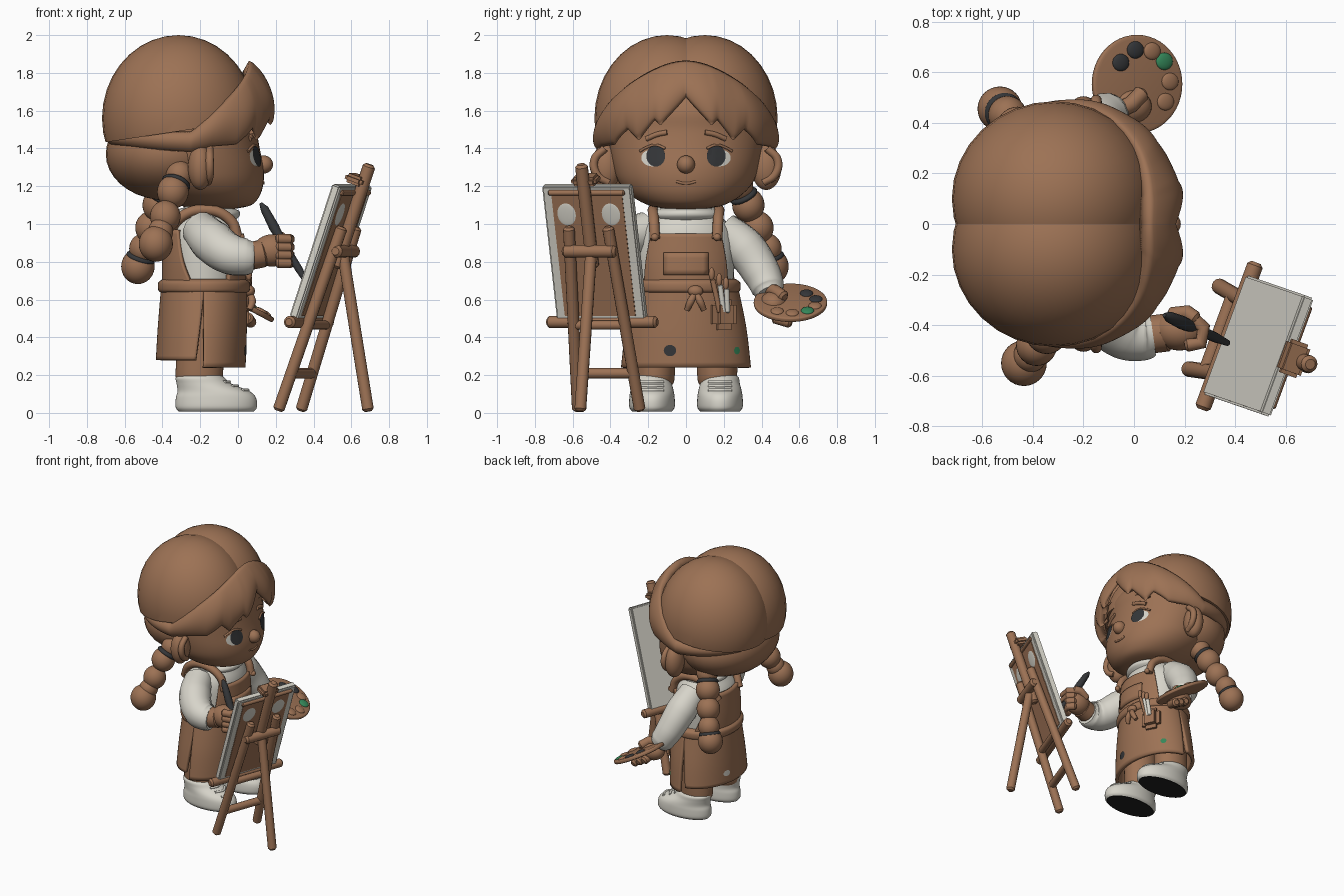
import bpy, bmesh, math
from mathutils import Vector, Matrix
from mathutils.bvhtree import BVHTree

if "Cube" in bpy.data.objects:
    bpy.data.objects.remove(bpy.data.objects["Cube"])

def mat(name, c):
    m = bpy.data.materials.new(name)
    m.diffuse_color = (*c, 1)
    m.use_nodes = True
    m.node_tree.nodes["Principled BSDF"].inputs["Base Color"].default_value = m.diffuse_color
    return m
BROWN = mat("warm brown", (0.335, 0.168, 0.09))
WHITE = mat("off white", (0.68, 0.66, 0.59))
DARK = mat("charcoal", (0.035, 0.037, 0.04))
GREEN = mat("paint green", (0.035, 0.24, 0.1))
BLACK = mat("sole black", (0.014, 0.014, 0.014))

def add(name, bm, m):
    me = bpy.data.meshes.new(name)
    bm.to_mesh(me)
    bm.free()
    o = bpy.data.objects.new(name, me)
    bpy.context.collection.objects.link(o)
    me.materials.append(m)
    return o

def ball(name, loc, r, m, rot=Matrix()):
    r = (r, r, r) if isinstance(r, (int, float)) else r
    bm = bmesh.new()
    bmesh.ops.create_uvsphere(bm, u_segments=32, v_segments=18, radius=1)
    bm.transform(Matrix.Translation(loc) @ rot @ Matrix.Diagonal((*r, 1)))
    return add(name, bm, m)

def box(name, lo, hi, m, M, bev=0.008):
    bm = bmesh.new()
    bmesh.ops.create_cube(bm, size=1)
    lo, hi = Vector(lo), Vector(hi)
    bm.transform(Matrix.Translation((lo + hi) / 2) @ Matrix.Diagonal((*(hi - lo), 1)))
    bmesh.ops.bevel(bm, geom=bm.edges[:], offset=bev, segments=2, affect='EDGES')
    bm.transform(M)
    return add(name, bm, m)

def tube(name, pts, m, r=None, smooth=True):
    """Round tube through (x, y, z, radius) points; a given r makes tapered ends."""
    if r:
        p = [Vector(q) for q in pts]
        a, b = (p[1] - p[0]).normalized() * r * .4, (p[-2] - p[-1]).normalized() * r * .4
        pts = [(*p[0], r * .6), (*(p[0] + a), r)] + [(*q, r) for q in p[1:-1]] + [(*(p[-1] + b), r), (*p[-1], r * .6)]
        smooth = False
    cu = bpy.data.curves.new(name, 'CURVE')
    cu.dimensions, cu.bevel_depth, cu.bevel_resolution, cu.use_fill_caps = '3D', 1, 5, True
    cu.resolution_u = 8
    sp = cu.splines.new('BEZIER' if smooth else 'POLY')
    dst = sp.bezier_points if smooth else sp.points
    dst.add(len(pts) - 1)
    for d, q in zip(dst, pts):
        d.co = q[:3] if smooth else (*q[:3], 1)
        d.radius = q[3]
        if smooth:
            d.handle_left_type = d.handle_right_type = 'AUTO'
    cu.materials.append(m)
    o = bpy.data.objects.new(name, cu)
    bpy.context.collection.objects.link(o)
    bpy.ops.object.select_all(action='DESELECT')
    o.select_set(True)
    bpy.context.view_layer.objects.active = o
    bpy.ops.object.convert(target='MESH')
    return o

def grid(name, rows, m, closed, caps=False, thick=0):
    bm = bmesh.new()
    vs = [[bm.verts.new(p) for p in row] for row in rows]
    n = len(vs[0])
    for a, b in zip(vs, vs[1:]):
        for i in range(n if closed else n - 1):
            k = (i + 1) % n
            bm.faces.new((a[i], a[k], b[k], b[i]))
    if caps:
        bm.faces.new(vs[0][::-1])
        bm.faces.new(vs[-1])
    o = add(name, bm, m)
    if thick:
        s = o.modifiers.new("thickness", 'SOLIDIFY')
        s.thickness, s.offset = thick, -1
    return o

def loft(name, rows, m, cy=0, thick=0, seg=48, sub=5):
    """Smooth stack of ellipses (z, cx, rx, ry) or arcs with two more angles."""
    full = len(rows[0]) == 4
    R = [Vector(r if not full else (*r, 0, 360)) for r in rows]
    out = []
    for i in range(len(R) - 1):
        a, b, c, d = R[max(i - 1, 0)], R[i], R[i + 1], R[min(i + 2, len(R) - 1)]
        for k in range(sub + (i == len(R) - 2)):
            t = k / sub
            out.append(b + (c - a) * (t / 2) + (a * 2 - b * 5 + c * 4 - d) * (t * t / 2) + (b * 3 - a - c * 3 + d) * (t ** 3 / 2))
    ring = lambda r: [(r[1] + r[2] * math.cos(t), cy + r[3] * math.sin(t), r[0]) for t in
                      [math.radians(r[4] + (r[5] - r[4]) * i / seg) for i in range(seg + (not full))]]
    return grid(name, [ring(r) for r in out], m, full, full, thick)

def surface(o, side=1):
    bpy.context.view_layer.update()
    tree = BVHTree.FromObject(o, bpy.context.evaluated_depsgraph_get())
    return lambda y, z: tree.ray_cast(Vector((2 * side, y, z)), Vector((-side, 0, 0)))[0].x

def decal(name, fx, y, z, ry, rz, m, off=0.005, side=1):
    rows = [[(fx(yy, zz) + off * side, yy, zz) for yy, zz in
             [(y + ry * k * math.cos(a), z + rz * k * math.sin(a) * side) for a in [i * math.tau / 24 for i in range(24)]]]
            for k in (1, .7, .4, .1)]
    return grid(name, rows, m, True, True)

# head, face details and ears
head = loft("head", [(1.08, -.12, .1, .1), (1.1, -.12, .19, .2), (1.15, -.15, .265, .29), (1.22, -.185, .32, .355),
                     (1.3, -.2, .335, .385), (1.4, -.22, .335, .405), (1.5, -.235, .335, .41), (1.6, -.24, .338, .4), (1.7, -.26, .31, .38)], BROWN)
fx = surface(head)
ball("nose", (.135, 0, 1.315), (.05, .047, .048), BROWN)
tube("mouth", [(fx(y, 1.22), y, 1.215 + y * y * 4, .007) for y in (-.05, -.02, .02, .05)], BROWN)
for s, side in ((1, "left"), (-1, "right")):
    decal(side + "_eye_white", fx, s * .177, 1.35, .06, .045, WHITE, .004)
    decal(side + "_iris", fx, s * .16, 1.36, .05, .056, DARK, .008)
    tube(side + "_lash", [(fx(s * y, z) + .004, s * y, z, .007) for y, z in ((.11, 1.4), (.16, 1.418), (.21, 1.405), (.245, 1.385))], BROWN)
    tube(side + "_brow", [(fx(s * y, z), s * y, z, .014) for y, z in ((.1, 1.485), (.15, 1.475), (.21, 1.45))], BROWN)
    ball(side + "_ear", (-.2, s * .425, 1.3), (.065, .08, .12), BROWN)
    tube(side + "_ear_rim", [(-.16, s * .41, 1.22, .02), (-.15, s * .47, 1.26, .022), (-.15, s * .485, 1.34, .022), (-.15, s * .43, 1.4, .02)], BROWN)

# hair: two crown lobes cut off above the hair line, nape mass, swept fringe
for s, side in ((1, "left"), (-1, "right")):
    o = ball(side + "_crown", (-.315, s * .1, 1.56), (.405, .385, .44), BROWN)
    bm = bmesh.new()
    bm.from_mesh(o.data)
    cut = bmesh.ops.bisect_plane(bm, geom=bm.verts[:] + bm.edges[:] + bm.faces[:], plane_co=(-.72, 0, 1.43),
                                 plane_no=(-.15, 0, 1), clear_inner=True)['geom_cut']
    bmesh.ops.holes_fill(bm, edges=[e for e in cut if isinstance(e, bmesh.types.BMEdge)])
    bm.to_mesh(o.data)
    bm.free()
ball("nape_hair", (-.375, 0, 1.37), (.325, .42, .245), BROWN)
hem = [(0, 1.67), (8, 1.6), (17, 1.52), (21, 1.55), (34, 1.44), (42, 1.5), (56, 1.42), (75, 1.41), (90, 1.38), (165, 1.42)]
def hem_z(a):
    for (a0, z0), (a1, z1) in zip(hem, hem[1:]):
        if a <= a1:
            return z0 + (z1 - z0) * (a - a0) / (a1 - a0)
rows = []
for j in range(21):
    v, row = j / 20, []
    for i in range(-110, 111):
        a = i * 1.5
        t = math.radians(a)
        zt = 1.49 + .375 * max(math.cos(t), 0)
        z = hem_z(abs(a)) * (1 - v) + zt * v
        f = math.sqrt(1 - ((z - 1.5) / .52) ** 2) * (.92 + .08 * math.sin(math.pi * v) ** .5)
        f += .018 * math.cos(t * 11 + math.pi) * max(math.cos(t), 0) * (1 - v)
        row.append((-.25 + .47 * f * math.cos(t), .495 * f * math.sin(t), z))
    rows.append(row)
grid("fringe", rows, BROWN, False, thick=.075)

# braids
braids = {"right": [(-.31, -.38, 1.26, .075), (-.345, -.43, 1.17, .088), (-.385, -.48, 1.04, .085), (-.41, -.52, .96, .07), (-.435, -.55, .895, .095)],
          "left": [(-.38, .28, 1.2, .08), (-.42, .33, 1.1, .09), (-.46, .38, .98, .088), (-.5, .43, .87, .08), (-.53, .455, .775, .093)]}
for side, beads in braids.items():
    for i, (x, y, z, r) in enumerate(beads):
        ball(f"{side}_braid_{i}", (x, y, z), (r * .95, r * .95, r), BROWN)
    for i in (0, 3):
        p, q = Vector(beads[i][:3]), Vector(beads[i + 1][:3])
        ball(f"{side}_hair_tie_{i}", (p + q) / 2, (.078, .078, .03), DARK, (q - p).to_track_quat('Z', 'Y').to_matrix().to_4x4())

# torso, collar and apron
loft("shirt", [(.6, -.18, .19, .24), (.7, -.18, .2, .25), (.85, -.18, .2, .26), (.96, -.18, .19, .245), (1.04, -.17, .15, .19), (1.1, -.16, .12, .14)], WHITE)
loft("collar", [(1.02, -.165, .15, .17), (1.045, -.165, .175, .19), (1.07, -.165, .17, .175), (1.085, -.165, .13, .14)], WHITE)
ball("neck", (-.17, 0, 1.1), (.12, .13, .05), BROWN)
bib = loft("apron_bib", [(.66, -.18, .222, .27, -56, 56), (.8, -.18, .222, .28, -50, 50), (.95, -.18, .212, .265, -45, 45)], BROWN, thick=.025)
loft("apron_back", [(.66, -.18, .222, .272, 105, 255), (.8, -.18, .222, .28, 122, 238), (.97, -.18, .212, .262, 132, 228)], BROWN, thick=.025)
skirt = loft("skirt_front", [(.24, -.2, .24, .345, -86, 86), (.45, -.19, .237, .32, -88, 88), (.67, -.18, .227, .275, -91, 91)], BROWN, thick=.025)
back = loft("skirt_back", [(.28, -.2, .235, .335, 96, 264), (.45, -.19, .235, .315, 93, 267), (.67, -.18, .227, .275, 89, 271)], BROWN, thick=.025)
loft("waistband", [(.635, -.18, .225, .27), (.65, -.18, .242, .287), (.69, -.18, .242, .287), (.71, -.18, .215, .26)], BROWN)
bx, sx, kx = surface(bib), surface(skirt), surface(back, -1)
rows = [[(bx(y, z) + .014, y, z) for y in [-.12 + .03 * i for i in range(9)]] for z in (.73, .76, .79, .82, .85)]
grid("chest_pocket", rows, BROWN, False, thick=.02)
for s, side in ((1, "left"), (-1, "right")):
    tube(side + "_strap", [(.0, s * .165, .92, .028), (-.04, s * .17, 1.02, .028), (-.17, s * .175, 1.075, .028), (-.31, s * .16, 1.03, .028), (-.37, s * .13, .93, .028)], BROWN)
    ball(side + "_strap_button", (.015, s * .165, .93), .02, BROWN)
    tube(side + "_knot_tail", [(.06, .05, .64, .016), (.075, .05 + s * .025, .59, .02), (.06, .05 + s * .045, .545, .015)], BROWN)
ball("knot", (.06, .05, .645), (.03, .04, .03), BROWN)
box("tool_pouch", (-.04, -.07, -.08), (.04, .07, .08), BROWN, Matrix.Translation((.005, .2, .52)) @ Matrix.Rotation(.45, 4, 'Z'), .03)
for i, (y, z, m) in enumerate(((.14, .77, BROWN), (.18, .74, WHITE), (.215, .72, WHITE))):
    tube(f"pouch_brush_{i}", [(.035, .18 + i * .02, .53), (.055, y, z - .06)], m, .014)
    ball(f"pouch_brush_tip_{i}", (.058, y - .004, z - .035), (.016, .016, .035), BROWN)
decal("dark_splat", sx, -.085, .33, .033, .03, DARK)
decal("green_splat", sx, .27, .33, .015, .02, GREEN)
decal("white_splat", kx, .1, .36, .03, .022, WHITE, side=-1)

# legs and shoes
for s, side in ((1, "left"), (-1, "right")):
    loft(side + "_trouser", [(.15, -.205, .11, .095), (.19, -.205, .125, .105), (.35, -.2, .125, .11), (.62, -.19, .13, .115)], BROWN, s * .165)
    shoe = loft(side + "_shoe", [(.008, -.115, .2, .105), (.03, -.115, .215, .12), (.08, -.117, .212, .12), (.115, -.13, .19, .115),
                                 (.155, -.18, .145, .105), (.185, -.2, .13, .1), (.2, -.2, .11, .085)], WHITE, s * .18)
    shoe.data.materials.append(BLACK)
    for f in shoe.data.polygons:
        if f.center.z < .012:
            f.material_index = 1
    hx = surface(shoe)
    for k in range(3):
        z = .12 + k * .022
        tube(f"{side}_lace_{k}", [(hx(y, z) + .002, y, z, .009) for y in (s * .18 - .06, s * .18, s * .18 + .06)], WHITE)

# arms and hands
tube("right_sleeve", [(-.2, -.2, .97, .1), (-.14, -.33, .91, .115), (-.04, -.425, .84, .11), (.04, -.44, .825, .1), (.075, -.435, .825, .085)], WHITE)
tube("left_sleeve", [(-.2, .19, .97, .1), (-.18, .31, .87, .112), (-.14, .4, .74, .1), (-.1, .435, .66, .088), (-.08, .445, .63, .07)], WHITE)
tube("right_wrist", [(.04, -.44, .825), (.16, -.425, .85)], BROWN, .075)
ball("right_palm", (.18, -.42, .86), (.1, .08, .085), BROWN)
for i in range(4):
    z = .92 - i * .042
    tube(f"right_finger_{i}", [(.2, -.48, z), (.265, -.47, z), (.275, -.41, z), (.23, -.37, z)], BROWN, .027)
tube("right_thumb", [(.14, -.36, .88), (.21, -.35, .92), (.25, -.38, .93)], BROWN, .03)
tube("paint_brush", [(.12, -.36, 1.11, .008), (.14, -.368, 1.08, .022), (.19, -.39, .985, .027), (.25, -.415, .88, .02), (.32, -.448, .765, .02), (.37, -.47, .68, .012)], DARK, smooth=False)
ball("left_palm", (-.03, .465, .575), (.1, .075, .07), BROWN)
for i in range(3):
    tube(f"left_finger_{i}", [(-.04 + i * .045, .46, .55 - i * .022), (-.02 + i * .045, .56, .52 - i * .022)], BROWN, .03)

# palette, tilted towards the front
P = Matrix.Translation((.012, .553, .583)) @ Matrix.Rotation(math.radians(28), 4, 'Y')
pal = loft("palette", [(-.014, 0, .185, .18), (-.009, 0, .198, .193), (.009, 0, .198, .193), (.014, 0, .185, .18)], BROWN)
pal.data.transform(P)
for i, (x, y, m) in enumerate(((-.08, .085, DARK), (-.015, .135, DARK), (.115, .09, GREEN), (.06, .13, BROWN), (.14, .01, BROWN), (.12, -.07, BROWN))):
    ball(f"paint_blob_{i}", P @ Vector((x, y, .014)), (.037, .034, .013), m, Matrix.Rotation(math.radians(28), 4, 'Y'))
tube("left_thumb", [P @ Vector(p) for p in ((-.11, -.11, .02), (-.05, -.08, .045), (.01, -.03, .035))], BROWN, .033)

# easel frame of reference: across the canvas, away from the painter, up the slope
across = Vector((-.345, -.94, 0)).normalized()
up = Vector((.325, -.112, 1)).normalized()
away = up.cross(across)
E = Matrix.Translation((.382, -.445, .5)) @ Matrix((across, away, up)).transposed().to_4x4()
def rod(name, pts, r):
    return tube(name, [E @ Vector(p) for p in pts], BROWN, r)
box("canvas", (-.25, -.03, 0), (.25, .018, .745), WHITE, E)
box("canvas_backing", (-.2, .015, .02), (.2, .022, .72), BROWN, E, .002)
for s in (-1, 1):
    ball(f"backing_patch_{s}", E @ Vector((s * .125, .02, .59)), (.055, .006, .065), WHITE, E.to_3x3().to_4x4())
    rod(f"front_leg_{s}", [(s * .175, .05, -.5), (s * .11, .05, .53)], .031)
rod("top_stretcher", [(-.215, .02, .71), (.215, .02, .71)], .015)
rod("tray", [(-.31, 0, -.02), (.31, 0, -.02)], .032)
rod("tray_back", [(-.17, .05, -.02), (.17, .05, -.02)], .025)
rod("low_rung", [(-.165, .05, -.29), (.165, .05, -.29)], .028)
rod("cross_bar", [(-.15, .07, .4), (.15, .07, .4)], .034)
rod("mast", [(0, .05, .3), (0, .05, .88)], .034)
box("clamp", (-.07, -.04, .755), (.07, .06, .805), BROWN, E, .015)
tube("rear_leg", [(.55, -.5, .88), (.69, -.56, .008)], BROWN, .031)

# smooth shading everywhere, keeping edges sharp
bpy.ops.object.select_all(action='SELECT')
bpy.context.view_layer.objects.active = head
bpy.ops.object.shade_smooth_by_angle(angle=math.radians(40))
